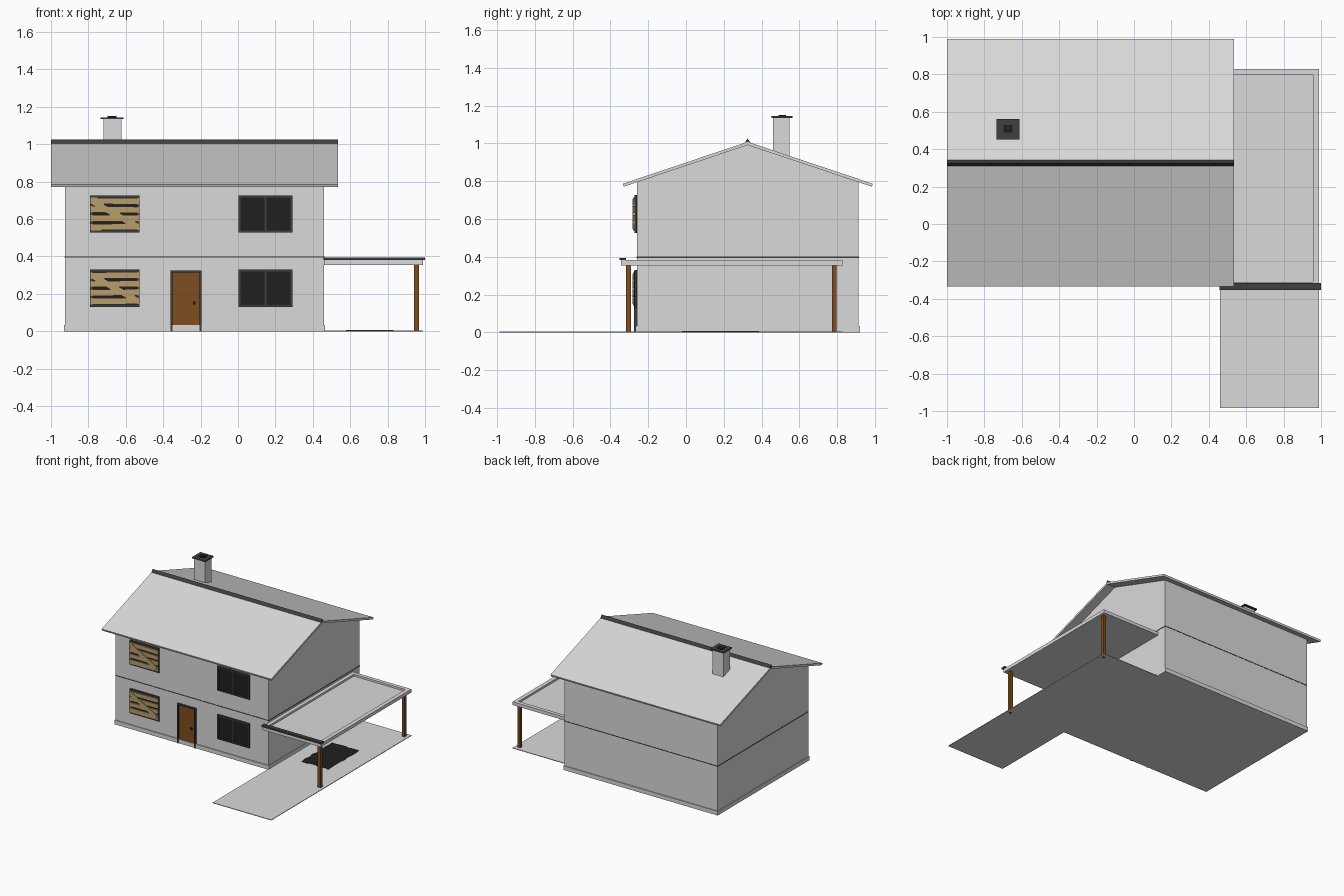
import bpy, bmesh, math, random
from mathutils import Matrix, Vector

if "Cube" in bpy.data.objects:
    bpy.data.objects.remove(bpy.data.objects["Cube"])

random.seed(4)


def mat(name, rgb):
    m = bpy.data.materials.new(name)
    m.diffuse_color = (*rgb, 1)
    m.use_nodes = True
    m.node_tree.nodes["Principled BSDF"].inputs["Base Color"].default_value = m.diffuse_color
    return m


PALE = mat("pale grey", (0.70, 0.70, 0.70))
DARK = mat("dark grey", (0.05, 0.05, 0.05))
BLACK = mat("near black", (0.014, 0.014, 0.014))
BROWN = mat("brown wood", (0.21, 0.075, 0.014))
PLANK = mat("tan plank", (0.48, 0.34, 0.15))


def finish(name, bm, material):
    bmesh.ops.recalc_face_normals(bm, faces=bm.faces)
    me = bpy.data.meshes.new(name)
    bm.to_mesh(me)
    bm.free()
    me.materials.append(material)
    ob = bpy.data.objects.new(name, me)
    bpy.context.collection.objects.link(ob)
    return ob


def box(name, x, y, z, material, tilt=0):
    """Box from (min, max) ranges, optionally tilted about the y axis."""
    bm = bmesh.new()
    size = [b - a for a, b in (x, y, z)]
    mid = Vector([(a + b) / 2 for a, b in (x, y, z)])
    m = Matrix.Translation(mid) @ Matrix.Rotation(tilt, 4, 'Y') @ Matrix.Diagonal((*size, 1))
    bmesh.ops.create_cube(bm, size=1, matrix=m)
    return finish(name, bm, material)


def prism(name, points, direction, material):
    """Extrude a flat outline along a direction."""
    bm = bmesh.new()
    f = bm.faces.new([bm.verts.new(p) for p in points])
    r = bmesh.ops.extrude_face_region(bm, geom=[f])
    bmesh.ops.translate(bm, vec=direction,
                        verts=[v for v in r["geom"] if isinstance(v, bmesh.types.BMVert)])
    return finish(name, bm, material)


def profile(name, yz, x0, x1, material):
    return prism(name, [(x0, y, z) for y, z in yz], (x1 - x0, 0, 0), material)


X0, X1, Y0, Y1, RIDGE = -0.925, 0.46, -0.26, 0.912, 0.326

# House body with gables, plinth and storey band
profile("walls", [(Y0, 0), (Y1, 0), (Y1, 0.795), (RIDGE, 0.992), (Y0, 0.795)], X0, X1, PALE)
box("plinth", (X0 - 0.006, X1 + 0.006), (Y0 - 0.008, Y1 + 0.008), (0, 0.033), PALE)
box("storey_band", (X0 - 0.002, X1 + 0.002), (Y0 - 0.002, Y1 + 0.002), (0.395, 0.401), DARK)

# Roof slab and ridge cap
profile("roof", [(-0.335, 0.786), (RIDGE, 1.008), (0.988, 0.786),
                 (0.982, 0.771), (RIDGE, 0.991), (-0.329, 0.771)], -1.0, 0.535, PALE)
profile("ridge_cap", [(RIDGE - 0.018, 1.0), (RIDGE, 1.025), (RIDGE + 0.018, 1.0)],
        -1.0, 0.535, DARK)

# Chimney
box("chimney", (-0.72, -0.622), (0.46, 0.546), (0.90, 1.136), PALE)
box("chimney_cap", (-0.734, -0.613), (0.452, 0.562), (1.135, 1.144), DARK)
box("chimney_flue", (-0.698, -0.65), (0.488, 0.53), (1.14, 1.151), BLACK)


def window(name, x0, x1, z0, z1, boarded):
    t = 0.011
    yr = (-0.272, -0.255)
    box(name + "_glass", (x0, x1), (-0.264, -0.255), (z0, z1), BLACK)
    for i, z in enumerate((z0, z1 - t)):
        box(f"{name}_rail_{i}", (x0, x1), yr, (z, z + t), DARK)
    for i, x in enumerate((x0, x1 - t)):
        box(f"{name}_stile_{i}", (x, x + t), yr, (z0, z1), DARK)
    if not boarded:
        mid = (x0 + x1) / 2
        box(name + "_mullion", (mid - 0.005, mid + 0.005), yr, (z0, z1), DARK)
        return
    # Boards nailed across, plus one diagonal
    for i in range(4):
        z = z0 + 0.014 + i * 0.046
        box(f"{name}_board_{i}", (x0 + 0.001, x1 - 0.001), (-0.279, -0.270),
            (z, z + 0.034), PLANK, random.uniform(-0.015, 0.015))
    cx, cz = (x0 + x1) / 2, (z0 + z1) / 2
    box(name + "_diagonal_board", (cx - 0.132, cx + 0.132), (-0.284, -0.277),
        (cz - 0.017, cz + 0.017), PLANK, math.radians(29))


for floor, z in (("lower", 0.13), ("upper", 0.527)):
    window(floor + "_boarded_window", -0.79, -0.527, z, z + 0.2, True)
    window(floor + "_window", 0.002, 0.292, z, z + 0.2, False)

# Front door (its foot is hidden by the plinth)
box("door", (-0.352, -0.206), (-0.265, -0.255), (0, 0.316), BROWN)
for i, x in enumerate((-0.361, -0.206)):
    box(f"door_jamb_{i}", (x, x + 0.011), (-0.274, -0.255), (0, 0.325), DARK)
box("door_lintel", (-0.361, -0.195), (-0.274, -0.255), (0.314, 0.325), DARK)
box("door_handle", (-0.24, -0.226), (-0.276, -0.262), (0.144, 0.158), BLACK)

# Carport: tray roof, raised rim, dark front trim, two posts
box("carport_roof", (X1, 0.99), (-0.343, 0.828), (0.355, 0.366), PALE)
rims = [((X1, 0.49), (-0.343, 0.828)), ((0.957, 0.99), (-0.343, 0.828)),
        ((X1, 0.99), (-0.343, -0.31)), ((X1, 0.99), (0.797, 0.828))]
for i, (x, y) in enumerate(rims):
    box(f"carport_rim_{i}", x, y, (0.356, 0.382), PALE)
box("carport_front_trim", (0.457, 1.0), (-0.352, -0.316), (0.382, 0.395), DARK)
for i, y in enumerate((-0.316, 0.772)):
    box(f"carport_post_{i}", (0.942, 0.967), (y, y + 0.025), (0, 0.357), BROWN)

# Driveway with a ragged dark stain
box("driveway", (X1, 0.99), (-0.985, 0.828), (0, 0.005), PALE)
outline = []
corners = [(0.585, -0.015), (0.825, -0.015), (0.825, 0.385), (0.585, 0.385)]
for i in range(4):
    a, b = Vector(corners[i]), Vector(corners[(i + 1) % 4])
    for k in range(8):
        p = a.lerp(b, k / 8)
        outline.append((p.x + random.uniform(-0.008, 0.008),
                        p.y + random.uniform(-0.008, 0.008), 0.004))
prism("driveway_stain", outline, (0, 0, 0.004), BLACK)
